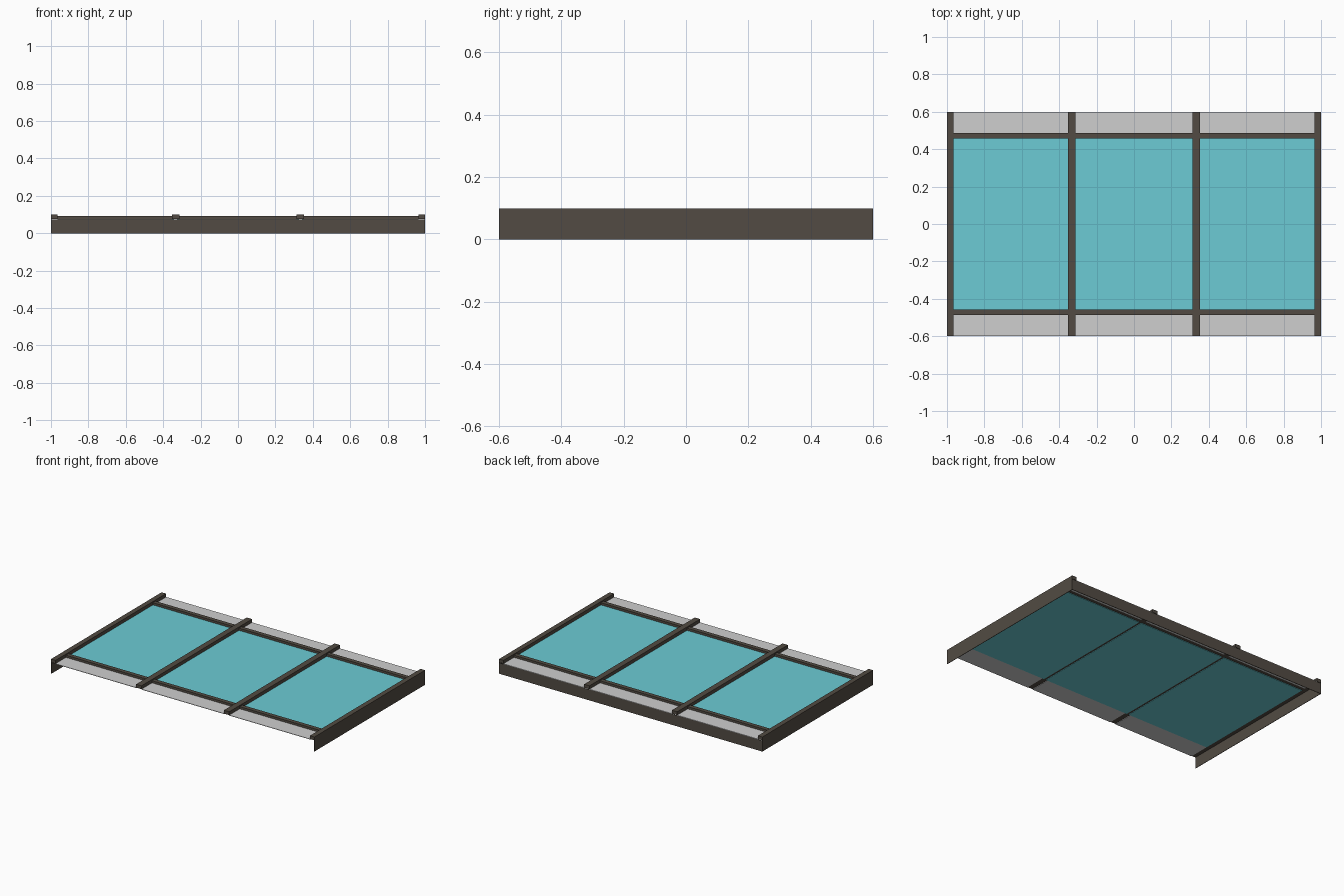
import bpy
import math

# Remove the default cube only
cube = bpy.data.objects.get("Cube")
if cube:
    bpy.data.objects.remove(cube, do_unlink=True)


def make_material(name, rgb):
    mat = bpy.data.materials.new(name)
    mat.use_nodes = True
    color = (*rgb, 1.0)
    mat.diffuse_color = color
    mat.node_tree.nodes["Principled BSDF"].inputs["Base Color"].default_value = color
    return mat


bronze = make_material("dark bronze metal", (0.085, 0.071, 0.056))
glass = make_material("turquoise glass", (0.15, 0.60, 0.66))
pale = make_material("pale grey panel", (0.62, 0.62, 0.62))


def box(name, x, y, z, mat):
    """Box spanning the given (low, high) ranges."""
    spans = (x, y, z)
    bpy.ops.mesh.primitive_cube_add(size=1, location=[(a + b) / 2 for a, b in spans])
    obj = bpy.context.object
    obj.name = name
    obj.scale = [b - a for a, b in spans]
    bpy.ops.object.transform_apply(location=False, rotation=False, scale=True)
    obj.data.materials.append(mat)
    return obj


HALF_X, HALF_Y = 1.0, 0.6
DECK, TOP, BAR_TOP = 0.077, 0.1, 0.092
SKIN = 0.003
BAR_IN, BAR_OUT = 0.457, 0.486
RAFTER = 0.333

# Side fascias, rim rails and inner rafters
for side, s in (("left", 1), ("right", -1)):
    def span(a, b):
        return tuple(sorted((s * a, s * b)))
    box(side + "_fascia", span(HALF_X - SKIN, HALF_X), (-HALF_Y, HALF_Y), (0, TOP), bronze)
    box(side + "_rim_rail", span(0.966, HALF_X - SKIN), (-HALF_Y, HALF_Y), (DECK, TOP), bronze)
    box(side + "_rafter", span(RAFTER - 0.02, RAFTER + 0.02), (-HALF_Y, HALF_Y), (DECK, TOP), bronze)

# Back fascia, the front stays open
box("back_fascia", (-HALF_X + SKIN, HALF_X - SKIN), (HALF_Y - SKIN, HALF_Y), (0, DECK - SKIN), bronze)

# Three bays of glass, edge panels and cross bars
bays = (("right", -0.966, -RAFTER), ("middle", -RAFTER, RAFTER), ("left", RAFTER, 0.966))
for bay, x0, x1 in bays:
    low = x0 + (0.008 if abs(x0) < 0.5 else 0)
    high = x1 - (0.008 if abs(x1) < 0.5 else 0)
    clear_low = x0 + (0.02 if abs(x0) < 0.5 else 0)
    clear_high = x1 - (0.02 if abs(x1) < 0.5 else 0)
    box(bay + "_glass_pane", (low, high), (-BAR_IN, BAR_IN), (DECK - SKIN, DECK), glass)
    for end, s in (("back", 1), ("front", -1)):
        panel_y = tuple(sorted((s * (BAR_OUT if s > 0 else BAR_IN), s * HALF_Y)))
        bar_y = tuple(sorted((s * BAR_IN, s * BAR_OUT)))
        box(f"{bay}_{end}_panel", (clear_low, clear_high), panel_y, (DECK - SKIN, DECK), pale)
        box(f"{bay}_{end}_cross_bar", (clear_low, clear_high), bar_y, (DECK, BAR_TOP), bronze)
